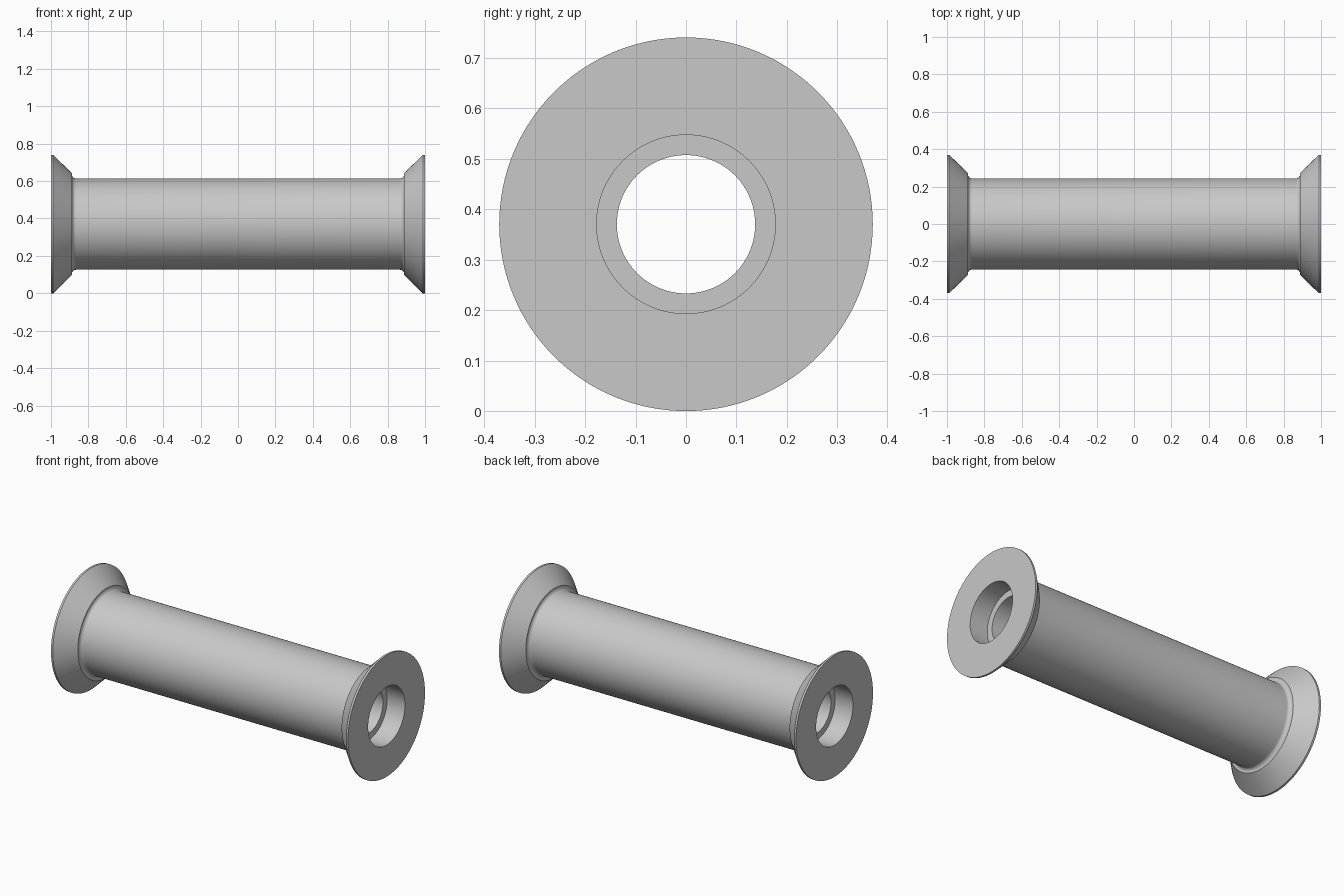
import bpy, bmesh, math

cube = bpy.data.objects.get("Cube")
if cube:
    bpy.data.objects.remove(cube, do_unlink=True)

RIM, TUBE, BORE, RECESS = 0.37, 0.244, 0.137, 0.177   # radii
FACE, DEPTH, FILLET = 0.888, 0.12, 0.022              # flange back, recess depth, root fillet
CONE_LOW = 0.272                                      # radius where the flange cone ends

# Plain grey metal
grey = bpy.data.materials.new("light grey")
grey.use_nodes = True
colour = (0.58, 0.58, 0.58, 1)
grey.diffuse_color = colour
grey.node_tree.nodes["Principled BSDF"].inputs["Base Color"].default_value = colour

# Half profile (x, radius) from the bore outwards to the tube, on the +x end
half = [(1 - DEPTH, BORE), (1 - DEPTH, RECESS), (1, RECESS), (1, RIM),
        (0.988, RIM), (FACE, CONE_LOW)]
for i in range(9):
    a = math.pi / 2 * i / 8
    half.append((FACE - FILLET * (1 - math.cos(a)),
                 TUBE + FILLET * (1 - math.sin(a))))
profile = half + [(-x, r) for x, r in reversed(half)]

# Lathe the closed profile around the x axis
bm = bmesh.new()
verts = [bm.verts.new((x, 0, r)) for x, r in profile]
edges = [bm.edges.new((verts[i - 1], verts[i])) for i in range(len(verts))]
bmesh.ops.spin(bm, geom=verts + edges, cent=(0, 0, 0), axis=(1, 0, 0),
               angle=2 * math.pi, steps=128, use_merge=True)
bmesh.ops.remove_doubles(bm, verts=bm.verts[:], dist=1e-5)
bmesh.ops.recalc_face_normals(bm, faces=bm.faces[:])
mesh = bpy.data.meshes.new("flanged_roller")
bm.to_mesh(mesh)
bm.free()
mesh.materials.append(grey)

roller = bpy.data.objects.new("flanged_roller", mesh)
roller.location.z = RIM
bpy.context.collection.objects.link(roller)
bpy.ops.object.select_all(action="DESELECT")
roller.select_set(True)
bpy.context.view_layer.objects.active = roller
bpy.ops.object.shade_smooth_by_angle(angle=math.radians(30))
